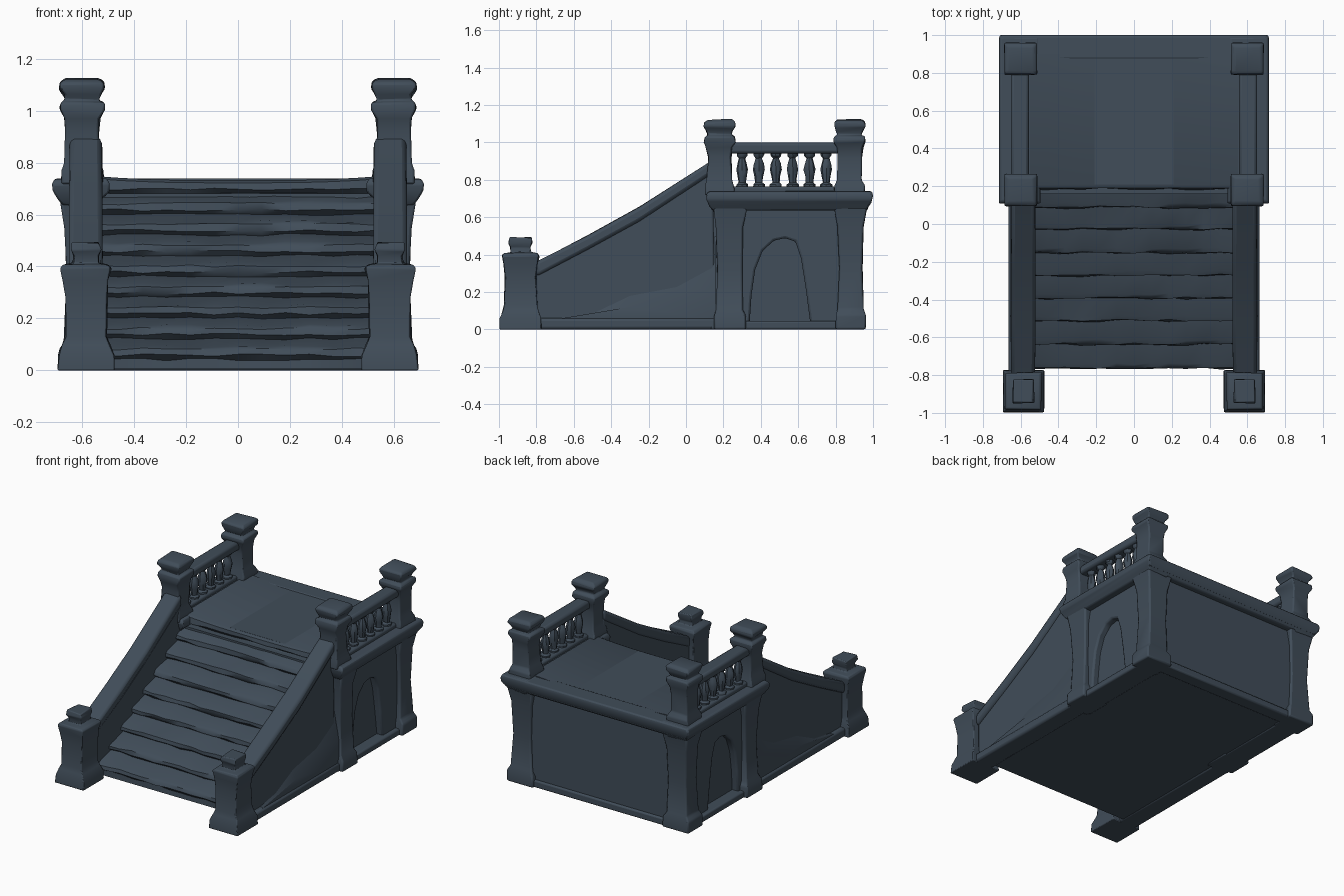
import bpy, bmesh, random
from mathutils import Vector

random.seed(4)
if "Cube" in bpy.data.objects:
    bpy.data.objects.remove(bpy.data.objects["Cube"])

COLOUR = (0.052, 0.074, 0.1, 1)
stone = bpy.data.materials.new("slate_blue_stone")
stone.use_nodes = True
stone.diffuse_color = COLOUR
stone.node_tree.nodes["Principled BSDF"].inputs["Base Color"].default_value = COLOUR


def finish(name, bm, bevel=0.0, mirror=False, wobble=0.0):
    """Turn a bmesh into a shaded, optionally bevelled and mirrored part."""
    for v in bm.verts:
        if v.co.z > 0.02:
            v.co += Vector([random.uniform(-wobble, wobble) for _ in range(3)])
    bmesh.ops.recalc_face_normals(bm, faces=bm.faces)
    mesh = bpy.data.meshes.new(name)
    bm.to_mesh(mesh)
    bm.free()
    mesh.materials.append(stone)
    ob = bpy.data.objects.new(name, mesh)
    bpy.context.collection.objects.link(ob)
    bpy.ops.object.select_all(action="DESELECT")
    ob.select_set(True)
    bpy.context.view_layer.objects.active = ob
    bpy.ops.object.shade_smooth_by_angle(angle=0.7)
    if bevel:
        mod = ob.modifiers.new("Worn edges", "BEVEL")
        mod.width, mod.segments, mod.limit_method = bevel, 2, "ANGLE"
    if mirror:
        ob.modifiers.new("Other side", "MIRROR")
    return ob


def skin(rings):
    """Bridge a list of closed rings and cap both ends."""
    bm = bmesh.new()
    rows = [[bm.verts.new(p) for p in ring] for ring in rings]
    n = len(rows[0])
    for a, b in zip(rows, rows[1:]):
        for i in range(n):
            j = (i + 1) % n
            bm.faces.new((a[i], a[j], b[j], b[i]))
    bm.faces.new(rows[0])
    bm.faces.new(rows[-1])
    return bm


def loft(sections, cx, cy):
    """Stack rectangles given as (z, half width x, half width y)."""
    corners = ((-1, -1), (1, -1), (1, 1), (-1, 1))
    return skin([[(cx + a * hx, cy + b * hy, z) for a, b in corners] for z, hx, hy in sections])


def extrude(profile, x0, x1, n=1):
    """Extrude a (y, z) profile along x."""
    return skin([[(x0 + (x1 - x0) * k / n, y, z) for y, z in profile] for k in range(n + 1)])


def box(x0, x1, y0, y1, z0, z1):
    return extrude([(y0, z0), (y1, z0), (y1, z1), (y0, z1)], x0, x1)


# Stair flight with rounded, overhanging treads and a landing
fronts = [-0.76, -0.635, -0.51, -0.39, -0.27, -0.15, -0.025, 0.09, 0.19]
profile = [(0.9, 0.005), (-0.745, 0.005)]
for i, y in enumerate(fronts):
    z = 0.092 + 0.08 * i
    profile += [(y + 0.016, z - 0.05), (y - 0.004, z - 0.034), (y, z - 0.01), (y + 0.02, z)]
profile.append((0.9, 0.732))
stairs = extrude(profile, -0.55, 0.55, 12)
for v in stairs.verts:
    if v.co.z > 0.7:
        v.co.z += 0.016 * abs(v.co.x / 0.55) ** 3
    elif v.co.z > 0.03:
        v.co.z += random.uniform(-0.005, 0.005)
        v.co.y += random.uniform(-0.006, 0.006)
finish("stair_flight", stairs)

# Landing: core, floor slab and rounded ledges
finish("landing_core", box(-0.59, 0.59, 0.16, 0.93, 0.005, 0.68))
finish("landing_slab", box(-0.69, 0.69, 0.21, 0.98, 0.66, 0.733))
finish("back_ledge", loft([(0.64, 0.66, 0.03), (0.675, 0.7, 0.055), (0.715, 0.715, 0.065),
                           (0.738, 0.7, 0.06)], 0, 0.935), 0.008)
finish("side_ledge", loft([(0.635, 0.07, 0.41), (0.66, 0.085, 0.425), (0.69, 0.108, 0.44),
                           (0.72, 0.11, 0.445), (0.74, 0.1, 0.435)], 0.605, 0.553),
       0.008, True, 0.004)
finish("landing_plinth", box(0.5, 0.665, 0.13, 0.95, 0, 0.045), 0.01, True)
finish("back_plinth", box(-0.6, 0.6, 0.85, 0.945, 0, 0.05), 0.01)

# Side walls with an arched niche
arch = [(0.2, 0.03), (0.34, 0.03), (0.35, 0.18), (0.37, 0.32), (0.41, 0.42), (0.47, 0.475),
        (0.53, 0.488), (0.585, 0.47), (0.615, 0.38), (0.64, 0.22), (0.665, 0.03),
        (0.9, 0.03), (0.9, 0.66), (0.2, 0.66)]
finish("arched_wall", extrude(arch, 0.56, 0.635), 0.012, True)

# Corner piers under the landing
for name, y, hy in (("front_pier", 0.235, 0.08), ("back_pier", 0.88, 0.075)):
    pier = [(0, 0.1, hy + 0.006), (0.075, 0.097, hy + 0.006), (0.105, 0.078, hy - 0.008),
            (0.33, 0.07, hy - 0.012), (0.55, 0.076, hy - 0.006), (0.655, 0.095, hy + 0.012)]
    finish(name, loft(pier, 0.59, y), 0.01, True, 0.004)

# Sloping side walls with coping and plinth
slope = [(-0.8, 0.36), (-0.52, 0.505), (-0.25, 0.655), (0.14, 0.905)]
finish("sloping_wall", extrude([(0.16, 0.005), (-0.8, 0.005)] + [(y, z - 0.015) for y, z in slope],
                               0.53, 0.63), 0.012, True)
under = [(y, z - 0.075) for y, z in reversed(slope)]
finish("sloping_coping", extrude(slope + under, 0.522, 0.65), 0.018, True, 0.003)
finish("sloping_plinth", box(0.53, 0.665, -0.82, 0.18, 0, 0.06), 0.015, True)
# Swelling foot of the wall
foot = [(-0.72, 0.05), (-0.3, 0.25), (0.16, 0.5), (0.16, 0.05)]
finish("wall_buttress", skin([[(0.6, y, z) for y, z in foot],
                              [(0.655, y, 0.05 + (z - 0.05) * 0.35) for y, z in foot]]), 0, True)

# Newel posts at the foot of the stairs
newel = [(0, 0.11, 0.112), (0.06, 0.106, 0.108), (0.1, 0.09, 0.094), (0.13, 0.08, 0.09),
         (0.28, 0.081, 0.085), (0.35, 0.088, 0.092), (0.395, 0.097, 0.1), (0.408, 0.088, 0.09),
         (0.412, 0.05, 0.056), (0.44, 0.048, 0.056), (0.465, 0.057, 0.064), (0.492, 0.052, 0.06)]
finish("newel_post", loft(newel, 0.585, -0.885), 0.008, True, 0.004)

# Landing posts with collar and flared cap
post = [(0.72, 0.083, 0.083), (0.765, 0.078, 0.078), (0.8, 0.066, 0.066), (0.92, 0.062, 0.062),
        (0.97, 0.068, 0.07), (1.005, 0.086, 0.084), (1.028, 0.084, 0.08), (1.04, 0.064, 0.062),
        (1.06, 0.072, 0.07), (1.085, 0.088, 0.084), (1.108, 0.086, 0.083), (1.122, 0.066, 0.066)]
for name, y in (("front_landing_post", 0.18), ("back_landing_post", 0.875)):
    finish(name, loft(post, 0.6, y), 0.008, True, 0.005)

# Balustrade: rails and turned balusters
finish("hand_rail", box(0.557, 0.652, 0.2, 0.86, 0.94, 0.998), 0.016, True)
finish("bottom_rail", box(0.565, 0.645, 0.2, 0.86, 0.72, 0.765), 0.012, True)
turned = [(0.75, 0.032), (0.775, 0.032), (0.785, 0.019), (0.82, 0.024), (0.855, 0.031),
          (0.885, 0.026), (0.915, 0.016), (0.928, 0.028), (0.95, 0.03)]
octagon = [Vector((1, 0, 0)), Vector((0.7, 0.7, 0)), Vector((0, 1, 0)), Vector((-0.7, 0.7, 0))]
octagon += [-v for v in octagon]
for i in range(6):
    centre = Vector((0.605, 0.3 + 0.09 * i, 0))
    rings = [[centre + v * r + Vector((0, 0, z)) for v in octagon] for z, r in turned]
    finish(f"baluster_{i + 1}", skin(rings), 0, True, 0.002)
